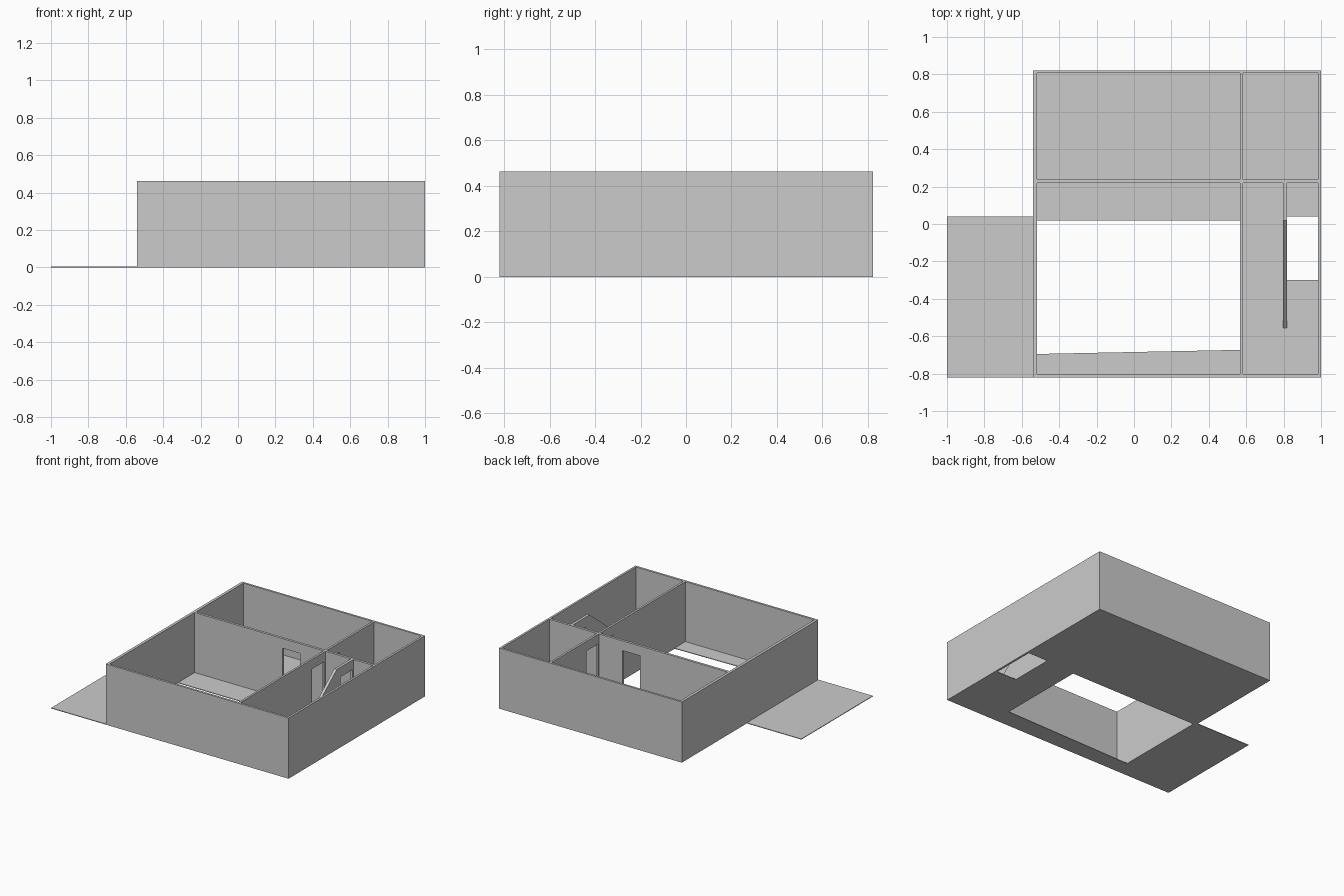
import bpy, bmesh
from mathutils import Vector

if "Cube" in bpy.data.objects:
    bpy.data.objects.remove(bpy.data.objects["Cube"])

H = 0.462      # wall height
F = 0.005      # floor thickness
DOOR = 0.388   # door head height


def extrude(name, loops, place, direction):
    """Fill outlines (later loops are holes) and extrude them into a solid."""
    bm = bmesh.new()
    for loop in loops:
        vs = [bm.verts.new(place(a, b)) for a, b in loop]
        for i, v in enumerate(vs):
            bm.edges.new((v, vs[(i + 1) % len(vs)]))
    bmesh.ops.triangle_fill(bm, edges=bm.edges[:], use_beauty=True, use_dissolve=False)
    res = bmesh.ops.extrude_face_region(bm, geom=bm.faces[:], use_keep_orig=True)
    moved = [g for g in res["geom"] if isinstance(g, bmesh.types.BMVert)]
    bmesh.ops.translate(bm, verts=moved, vec=Vector(direction))
    bmesh.ops.recalc_face_normals(bm, faces=bm.faces[:])
    me = bpy.data.meshes.new(name)
    bm.to_mesh(me)
    bm.free()
    ob = bpy.data.objects.new(name, me)
    bpy.context.collection.objects.link(ob)
    return ob


def rect(x0, x1, y0, y1):
    return [(x0, y0), (x1, y0), (x1, y1), (x0, y1)]


def plan(name, loops, z, height):
    return extrude(name, loops, lambda a, b: (a, b, z), (0, 0, height))


def elevation(start, end, doors, slope_to=None):
    """Wall outline with door notches; slope_to adds a ramped foot before start."""
    pts = [(start if slope_to is None else slope_to, F)]
    for a, b in doors:
        pts += [(a, F), (a, DOOR), (b, DOOR), (b, F)]
    return pts + [(end, F), (end, H), (start, H)]


def wall_along_y(name, x0, x1, outline):
    return extrude(name, [outline], lambda a, b: (x0, a, b), (x1 - x0, 0, 0))


def wall_along_x(name, y0, y1, outline):
    return extrude(name, [outline], lambda a, b: (a, y0, b), (0, y1 - y0, 0))


# floor slab with side terrace and two openings
plan("floor_slab", [
    [(-1, -0.82), (1, -0.82), (1, 0.822), (-0.54, 0.822), (-0.54, 0.04), (-1, 0.04)],
    [(-0.519, -0.695), (0.567, -0.673), (0.567, 0.02), (-0.519, 0.02)],
    rect(0.818, 0.984, -0.30, 0.04),
], 0, F)

# outer walls
plan("outer_walls", [rect(-0.54, 1, -0.82, 0.822),
                     rect(-0.519, 0.984, -0.803, 0.806)], F, H - F)

# cross wall between front and back rooms
wall_along_x("cross_wall", 0.22, 0.239, elevation(-0.519, 0.984, [(0.22, 0.368)]))

# long partition, split by the cross wall
wall_along_y("front_partition", 0.567, 0.583, elevation(-0.803, 0.22, [(0.06, 0.205)]))
wall_along_y("back_partition", 0.567, 0.583, elevation(0.239, 0.806, [(0.25, 0.388)]))

# stair wall with sloping top
wall_along_y("stair_wall", 0.797, 0.818,
             elevation(0.02, 0.22, [(0.068, 0.212)], slope_to=-0.555))
